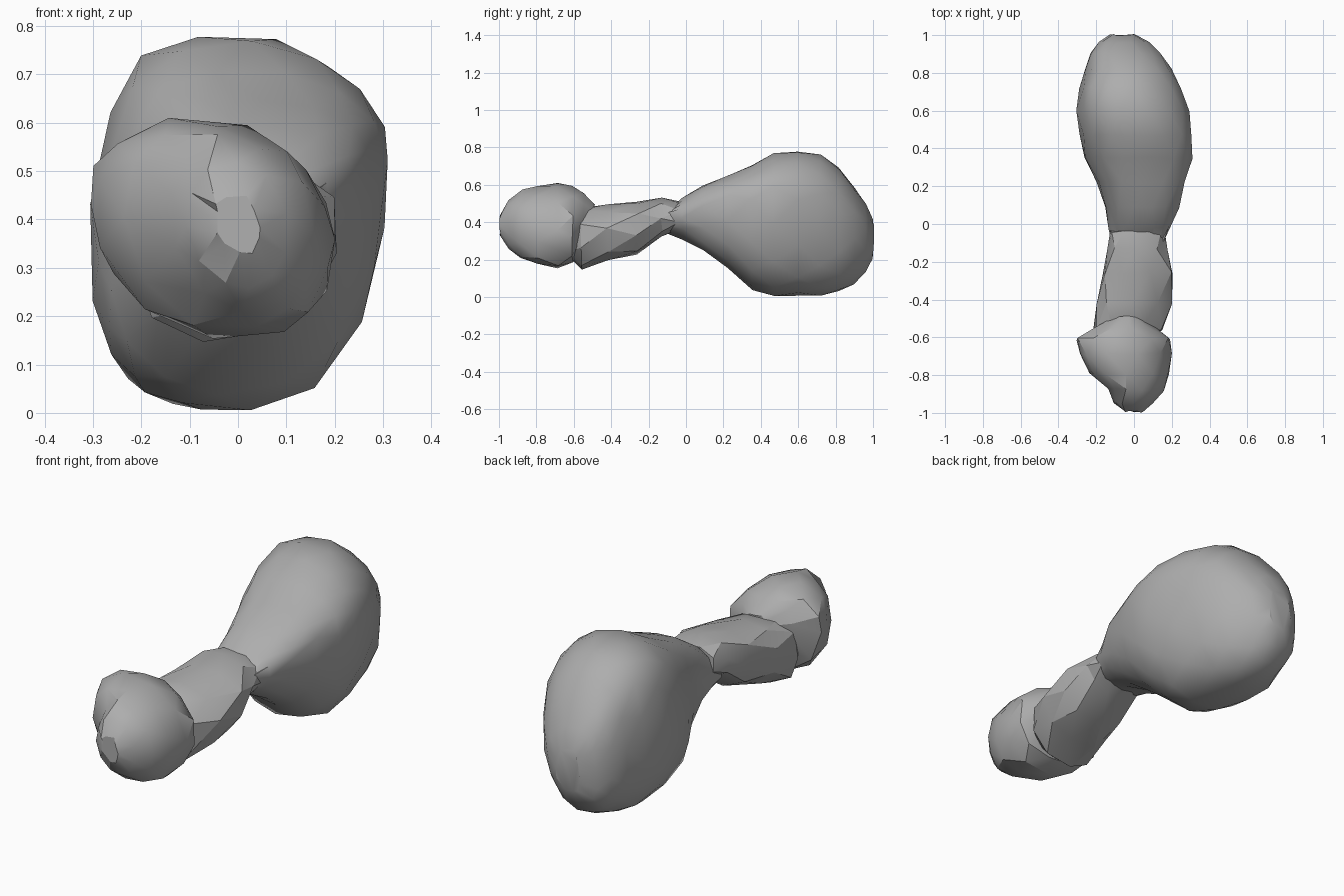
import bpy, bmesh, math, random

cube = bpy.data.objects.get("Cube")
if cube:
    bpy.data.objects.remove(cube, do_unlink=True)

grey = bpy.data.materials.new("plain grey")
grey.use_nodes = True
grey.diffuse_color = (0.42, 0.42, 0.42, 1)
grey.node_tree.nodes["Principled BSDF"].inputs["Base Color"].default_value = (0.42, 0.42, 0.42, 1)


def spow(v, p):
    return math.copysign(abs(v) ** p, v)


def body_part(name, sections, sides, square, jitter, angle, top_lean, low_lean, tilt):
    """Loft closed rings; each section is y, left x, right x, bottom, top, widest height.
    The leans shift the crown and belly sideways, tilt raises the +x flank."""
    rng = random.Random(4)
    bm = bmesh.new()
    rings = []
    for i, (y, x0, x1, z0, z1, zw) in enumerate(sections):
        half = (x1 - x0) / 2
        ring = []
        for k in range(sides):
            a = math.tau * (k + 0.5 * (i % 2)) / sides
            c, s = spow(math.cos(a), square), spow(math.sin(a), square)
            lean = top_lean if s > 0 else low_lean
            x = (x0 + x1) / 2 + half * (c + lean * s * s)
            z = zw + s * ((z1 - zw) if s > 0 else (zw - z0))
            z += tilt * half * c * (1 - abs(s))
            j = [rng.uniform(-jitter, jitter) for _ in range(3)]
            ring.append(bm.verts.new((x + j[0], y + j[1], max(0, z + j[2]))))
        rings.append(ring)
    # Staggered rings joined by triangles
    for i in range(len(rings) - 1):
        a, b = rings[i], rings[i + 1]
        for k in range(sides):
            n = (k + 1) % sides
            if i % 2 == 0:
                bm.faces.new((a[k], a[n], b[k]))
                bm.faces.new((a[n], b[n], b[k]))
            else:
                bm.faces.new((a[k], a[n], b[n]))
                bm.faces.new((a[k], b[n], b[k]))
    bm.faces.new(rings[0])
    bm.faces.new(rings[-1])
    bmesh.ops.recalc_face_normals(bm, faces=bm.faces)
    mesh = bpy.data.meshes.new(name)
    bm.to_mesh(mesh)
    bm.free()
    obj = bpy.data.objects.new(name, mesh)
    bpy.context.collection.objects.link(obj)
    mesh.materials.append(grey)
    bpy.ops.object.select_all(action='DESELECT')
    obj.select_set(True)
    bpy.context.view_layer.objects.active = obj
    bpy.ops.object.shade_smooth_by_angle(angle=math.radians(angle))


# Large egg-shaped rear body
body_part("abdomen", [
    (-0.11, -0.12, 0.15, 0.345, 0.44, 0.40),
    (-0.02, -0.13, 0.19, 0.31, 0.53, 0.41),
    (0.09, -0.15, 0.24, 0.25, 0.60, 0.42),
    (0.22, -0.20, 0.28, 0.16, 0.65, 0.42),
    (0.35, -0.26, 0.305, 0.04, 0.71, 0.42),
    (0.47, -0.285, 0.315, 0.00, 0.77, 0.42),
    (0.60, -0.305, 0.29, 0.00, 0.785, 0.41),
    (0.72, -0.285, 0.25, 0.00, 0.765, 0.39),
    (0.82, -0.26, 0.20, 0.03, 0.69, 0.36),
    (0.90, -0.235, 0.14, 0.07, 0.59, 0.34),
    (0.96, -0.19, 0.08, 0.13, 0.50, 0.32),
    (1.00, -0.12, 0.01, 0.20, 0.41, 0.31),
], 15, 0.86, 0.006, 30, -0.10, -0.10, 0.35)

# Narrow middle body, crowned towards its right side
body_part("thorax", [
    (-0.62, -0.17, 0.08, 0.20, 0.44, 0.32),
    (-0.56, -0.22, 0.16, 0.15, 0.48, 0.32),
    (-0.42, -0.195, 0.195, 0.19, 0.50, 0.35),
    (-0.26, -0.17, 0.22, 0.23, 0.515, 0.38),
    (-0.13, -0.14, 0.175, 0.325, 0.53, 0.41),
    (-0.04, -0.13, 0.165, 0.36, 0.51, 0.42),
], 9, 0.9, 0.006, 22, -0.28, 0.0, 0.1)

# Rounded, faceted front body, its crown leaning right
body_part("head", [
    (-0.99, -0.05, 0.05, 0.33, 0.45, 0.39),
    (-0.95, -0.10, 0.10, 0.26, 0.52, 0.38),
    (-0.88, -0.135, 0.165, 0.21, 0.57, 0.38),
    (-0.79, -0.23, 0.195, 0.17, 0.60, 0.38),
    (-0.69, -0.295, 0.205, 0.155, 0.608, 0.39),
    (-0.61, -0.31, 0.205, 0.18, 0.595, 0.40),
    (-0.55, -0.20, 0.11, 0.29, 0.56, 0.43),
    (-0.49, -0.09, 0.03, 0.41, 0.50, 0.45),
], 11, 0.95, 0.008, 26, -0.25, 0.12, -0.1)
